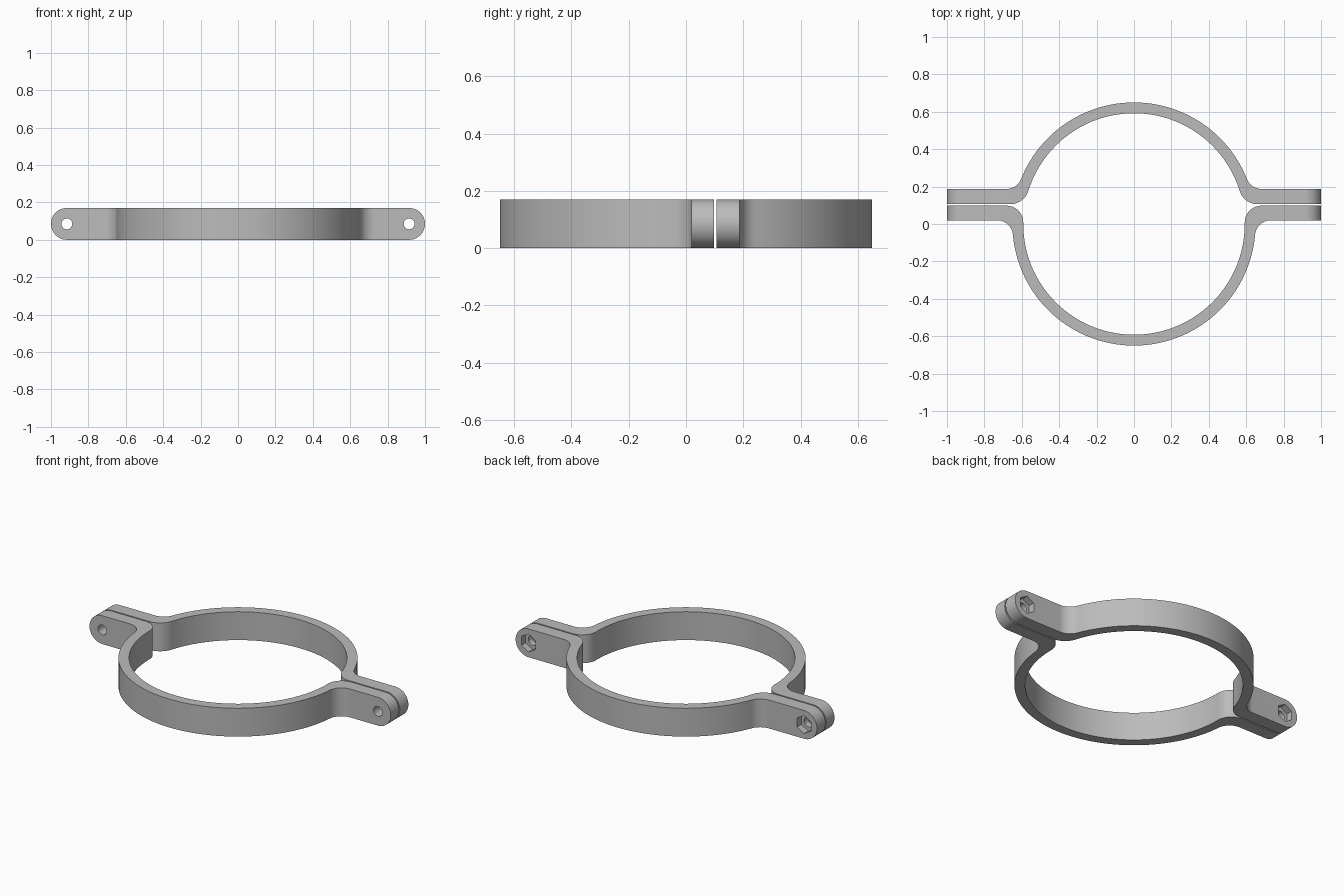
import bpy, bmesh, math
from mathutils import Vector

if "Cube" in bpy.data.objects:
    bpy.data.objects.remove(bpy.data.objects["Cube"])

HEIGHT, OUTER, INNER = 0.17, 0.65, 0.592
END_R = HEIGHT / 2
BOLT_X = 1 - END_R

grey = bpy.data.materials.new("plain grey")
grey.use_nodes = True
grey.diffuse_color = (0.5, 0.5, 0.5, 1)
grey.node_tree.nodes["Principled BSDF"].inputs["Base Color"].default_value = (0.5, 0.5, 0.5, 1)


def prism(name, points, start, sweep):
    """Extrude a closed outline; start maps 2D points to 3D."""
    bm = bmesh.new()
    face = bm.faces.new([bm.verts.new(start(a, b)) for a, b in points])
    moved = bmesh.ops.extrude_face_region(bm, geom=[face])["geom"]
    bmesh.ops.translate(bm, vec=Vector(sweep),
                        verts=[v for v in moved if isinstance(v, bmesh.types.BMVert)])
    bmesh.ops.recalc_face_normals(bm, faces=bm.faces[:])
    mesh = bpy.data.meshes.new(name)
    bm.to_mesh(mesh)
    bm.free()
    mesh.materials.append(grey)
    obj = bpy.data.objects.new(name, mesh)
    bpy.context.collection.objects.link(obj)
    return obj


def arc(cx, cy, r, a0, a1, n):
    return [(cx + r * math.cos(a0 + (a1 - a0) * i / n),
             cy + r * math.sin(a0 + (a1 - a0) * i / n)) for i in range(n + 1)]


def edge_line(radius, level, fillet, side):
    """Right flange line, fillet, half circle, then the mirrored left side."""
    cy = level + side * fillet
    cx = math.sqrt((radius + fillet) ** 2 - cy ** 2)
    towards = math.atan2(cy, cx)
    from_angle = -side * math.pi / 2
    to_angle = towards - side * math.pi
    right = [(1.03, level)] + arc(cx, cy, fillet, from_angle, to_angle, 14)
    ring = arc(0, 0, radius, towards, side * math.pi - towards, 80)[1:-1]
    left = [(-x, y) for x, y in reversed(right)]
    return right + ring + left


def boolean(obj, cutter, operation):
    mod = obj.modifiers.new("cut", 'BOOLEAN')
    mod.operation = operation
    mod.solver = 'EXACT'
    mod.object = cutter
    bpy.context.view_layer.objects.active = obj
    bpy.ops.object.modifier_apply(modifier=mod.name)
    bpy.data.objects.remove(cutter)


def xz_prism(name, points, y0, y1):
    return prism(name, points, lambda a, b: (a, y0, b), (0, y1 - y0, 0))


def clamp_half(name, outer_level, inner_level, inner_fillet, side):
    outline = (edge_line(OUTER, outer_level, 0.085, side)
               + edge_line(INNER, inner_level, inner_fillet, side)[::-1])
    half = prism(name, outline, lambda a, b: (a, b, -0.02), (0, 0, HEIGHT + 0.04))
    # rounded flange ends
    q = math.pi / 2
    capsule = (arc(BOLT_X, END_R, END_R, -q, q, 24)
               + arc(-BOLT_X, END_R, END_R, q, 3 * q, 24))
    boolean(half, xz_prism("end_cutter", capsule, -0.8, 0.8), 'INTERSECT')
    for x in (-BOLT_X, BOLT_X):
        # bolt hole
        hole = arc(x, END_R, 0.029, 0, math.tau, 32)[:-1]
        boolean(half, xz_prism("hole_cutter", hole, -0.3, 0.4), 'DIFFERENCE')
        # hexagonal nut pocket on the back half
        if side > 0:
            pocket = arc(x, END_R, 0.054, q, q + math.tau, 6)[:-1]
            boolean(half, xz_prism("pocket_cutter", pocket, outer_level - 0.04, 0.4), 'DIFFERENCE')
    bpy.ops.object.select_all(action='DESELECT')
    half.select_set(True)
    bpy.context.view_layer.objects.active = half
    bpy.ops.object.shade_smooth_by_angle(angle=math.radians(30))


clamp_half("front_clamp_half", 0.02, 0.098, 0.09, -1)
clamp_half("back_clamp_half", 0.187, 0.106, 0.1, 1)
